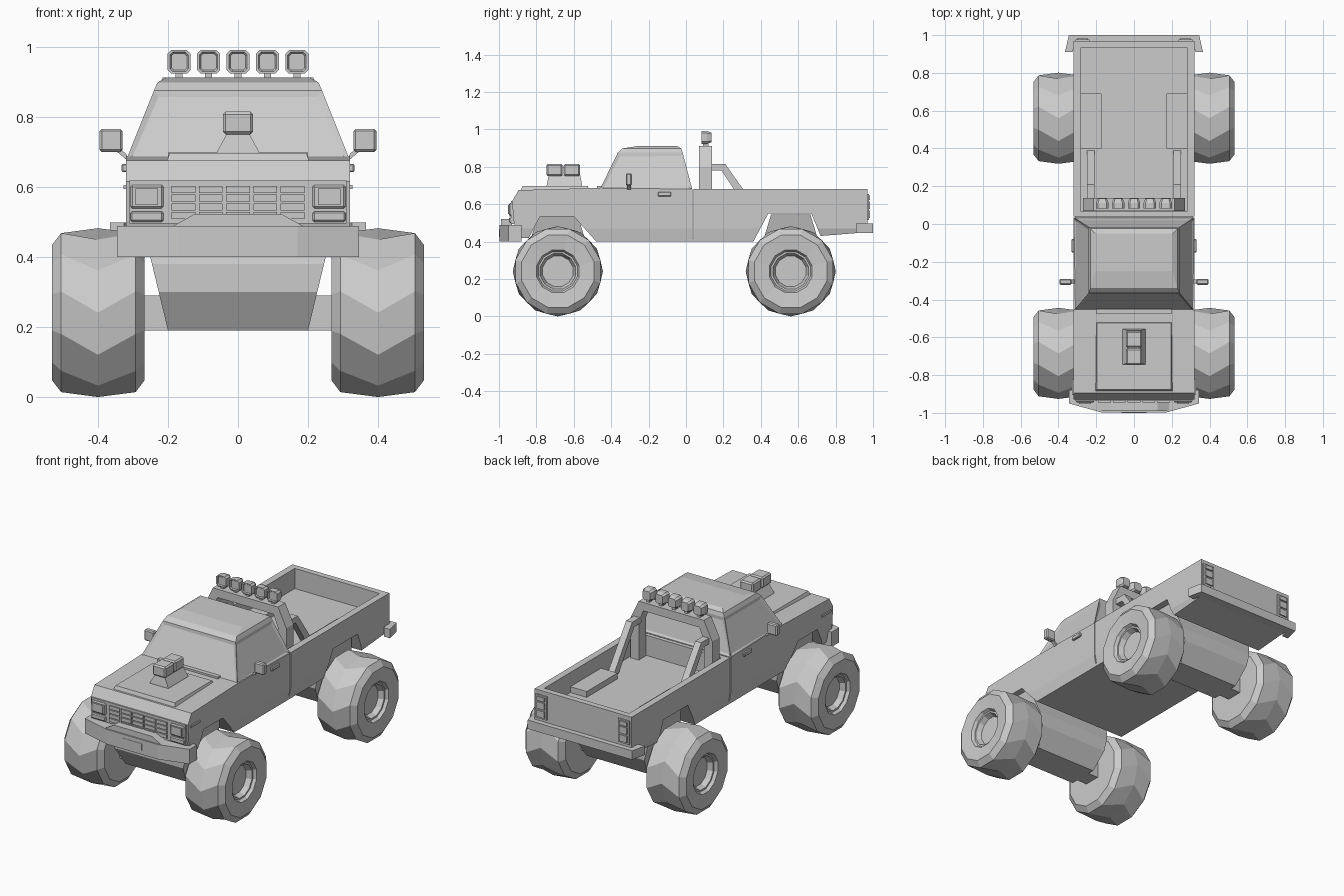
import bpy, bmesh, math
from mathutils import Vector

if "Cube" in bpy.data.objects:
    bpy.data.objects.remove(bpy.data.objects["Cube"])


def finish(name, bm):
    bmesh.ops.recalc_face_normals(bm, faces=bm.faces)
    me = bpy.data.meshes.new(name)
    bm.to_mesh(me)
    bm.free()
    ob = bpy.data.objects.new(name, me)
    bpy.context.collection.objects.link(ob)
    return ob


def loft(name, rings, inset=None):
    """Skin a list of equal-length point rings and cap both ends."""
    bm = bmesh.new()
    vr = [[bm.verts.new(p) for p in r] for r in rings]
    n = len(rings[0])
    bands = [[bm.faces.new((a[i], a[(i + 1) % n], b[(i + 1) % n], b[i])) for i in range(n)]
             for a, b in zip(vr, vr[1:])]
    bm.faces.new(vr[0][::-1])
    bm.faces.new(vr[-1])
    if inset:
        bmesh.ops.recalc_face_normals(bm, faces=bm.faces)
        bmesh.ops.inset_individual(bm, faces=bands[0], thickness=inset[0], depth=inset[1])
    return finish(name, bm)


def prism(name, pts, axis, a, b):
    """Extrude a 2D profile along an axis from a to b."""
    put = {'x': lambda p, t: (t, p[0], p[1]),
           'y': lambda p, t: (p[0], t, p[1]),
           'z': lambda p, t: (p[0], p[1], t)}[axis]
    return loft(name, [[put(p, t) for p in pts] for t in (a, b)])


def box(name, x, y, z, bevel=0):
    ob = prism(name, [(x[0], y[0]), (x[1], y[0]), (x[1], y[1]), (x[0], y[1])], 'z', *z)
    if bevel:
        m = ob.modifiers.new("bevel", 'BEVEL')
        m.width, m.segments = bevel, 1
    return ob


def rect(x, y0, y1, z):
    return [(-x, y0, z), (x, y0, z), (x, y1, z), (-x, y1, z)]


def mx(s, a, b):
    return sorted((s * a, s * b))


def cut(ob, cutter):
    m = ob.modifiers.new("cut", 'BOOLEAN')
    m.operation, m.solver, m.object = 'DIFFERENCE', 'EXACT', cutter
    bpy.context.view_layer.objects.active = ob
    bpy.ops.object.modifier_apply(modifier=m.name)
    bpy.data.objects.remove(cutter)


# Main body: side profile with both wheel arches, sills tucked in
side = [(-.90, .42), (-.92, .50), (-.93, .615), (-.895, .675), (-.46, .687), (.035, .68),
        (.97, .68), (.97, .45), (.72, .43), (.67, .55), (.44, .55), (.36, .40),
        (-.48, .40), (-.60, .535), (-.78, .535), (-.84, .42)]
body = prism("body", side, 'x', -.32, .32)
cut(body, box("bed_cutter", (-.28, .28), (.065, .935), (.56, .8)))
cut(body, box("gap_cutter", (-.4, .4), (.034, .041), (.42, .8)))
bm = bmesh.new()
bm.from_mesh(body.data)
bmesh.ops.bisect_plane(bm, geom=bm.verts[:] + bm.edges[:] + bm.faces[:],
                       plane_co=Vector((0, 0, .47)), plane_no=Vector((0, 0, 1)))
for v in bm.verts:
    if v.co.z < .465:
        v.co.x *= .97
bm.to_mesh(body.data)
bm.free()

# Cab with recessed windows
loft("cab", [rect(.318, -.46, .033, .68), rect(.24, -.365, -.018, .875),
             rect(.23, -.34, -.025, .898), rect(.205, -.25, -.05, .912)], (.022, -.006))
box("windshield_cowl", (-.2, .2), (-.475, -.45), (.68, .698))

# Hood panel and twin intake
loft("hood_panel", [rect(.205, -.885, -.515, .67), rect(.195, -.875, -.525, .696)])
loft("intake_base", [rect(.065, -.745, -.555, .685), rect(.06, -.745, -.555, .70),
                     rect(.032, -.735, -.565, .752)])
for y in (-.703, -.610):
    box("intake_box", (-.043, .043), (y - .044, y + .044), (.75, .815), .008)

# Grille with 5 x 4 slats and lights at each side
box("grille_panel", (-.31, .31), (-.936, -.90), (.495, .618))
for i in range(5):
    for j in range(4):
        x, z = -.156 + i * .078, .593 - j * .025
        box("grille_cell", (x - .034, x + .034), (-.944, -.93), (z - .010, z + .010))
for s in (-1, 1):
    box("headlight_frame", mx(s, .213, .307), (-.946, -.92), (.538, .606), .006)
    box("headlight", mx(s, .228, .292), (-.952, -.94), (.548, .596))
    box("turn_signal", mx(s, .213, .307), (-.946, -.92), (.500, .530), .005)
    box("side_marker", mx(s, .31, .327), (-.905, -.82), (.594, .606))
    # Door details
    box("door_handle", mx(s, .31, .332), (-.15, -.08), (.642, .666), .004)
    box("mirror", mx(s, .33, .395), (-.322, -.29), (.70, .765), .006)
    prism("mirror_arm", [(s * .31, .67), (s * .32, .695), (s * .345, .715), (s * .345, .70)],
          'y', -.315, -.295)
    # Tail lights
    box("tail_light_frame", mx(s, .235, .31), (.95, .978), (.515, .655))
    for z in (.525, .575):
        box("tail_light", mx(s, .247, .298), (.96, .985), (z, z + .04))
    box("tail_light", mx(s, .247, .298), (.96, .985), (.623, .647))
    # Bed wheel boxes
    box("bed_wheel_box", mx(s, .172, .29), (.40, .69), (.55, .595))
    # Roll bar rear braces
    brace = [(.12, .78), (.12, .815), (.21, .815), (.39, .56), (.335, .56), (.19, .78)]
    prism("roll_bar_brace", brace, 'x', *mx(s, .208, .248))

# Roll bar hoop and roof lights
hoop = [(-.27, .56), (-.27, .80), (-.215, .912), (.215, .912), (.27, .80), (.27, .56),
        (.215, .56), (.215, .79), (.185, .862), (-.185, .862), (-.215, .79), (-.215, .56)]
prism("roll_bar", hoop, 'y', .07, .138)


def octagon(cx, cz, hx, hz, c, y):
    q = [(hx - c, -hz), (hx, c - hz), (hx, hz - c), (hx - c, hz),
         (c - hx, hz), (-hx, hz - c), (-hx, c - hz), (c - hx, -hz)]
    return [(cx + a, y, cz + b) for a, b in q]


for i in range(5):
    x = (i - 2) * .084
    loft("roof_light", [octagon(x, .957, .022, .024, .007, .088),
                        octagon(x, .957, .026, .028, .008, .082),
                        octagon(x, .957, .033, .034, .011, .082),
                        octagon(x, .957, .033, .034, .011, .112),
                        octagon(x, .957, .024, .026, .008, .135)])
    box("roof_light_stem", (x - .01, x + .01), (.09, .12), (.905, .93))

# Front bumper with raised centre and plate, rear bumper
prism("front_bumper", [(-.345, -.88), (-.345, -.95), (-.17, -.998), (.17, -.998),
                       (.345, -.95), (.345, -.88)], 'z', .40, .488)
prism("front_bumper_centre", [(-.2, .48), (-.125, .522), (.125, .522), (.2, .48)],
      'y', -.99, -.93)
box("front_plate", (-.065, .065), (-1.0, -.98), (.425, .465))
prism("rear_bumper", [(-.365, .91), (-.345, 1.0), (.345, 1.0), (.365, .91),
                      (.325, .91), (.315, .95), (-.315, .95), (-.325, .91)], 'z', .445, .498)

# Axle housings: tapered blocks filling each arch
for name, y in (("front_axle_housing", -.685), ("rear_axle_housing", .56)):
    prof = [(-.105, .545), (-.155, .38), (-.155, .30), (-.09, .19),
            (.09, .19), (.155, .30), (.155, .38), (.105, .545)]
    loft(name, [[(s * (.2 + (z - .19) * .24), y + dy, z) for dy, z in prof] for s in (-1, 1)])
    box("axle", (-.35, .35), (y - .05, y + .05), (.19, .29))

# Wheels: 12 sides, centre tread ring turned half a step for the chevrons, dished rims
profile = [(.267, .13, 0), (.267, .20, 0), (.292, .235, 0), (.40, .241, 15), (.505, .235, 0),
           (.531, .20, 0), (.522, .118, 0), (.505, .108, 0), (.505, .098, 0), (.475, .084, 0)]
for name, y in (("front_wheel", -.685), ("rear_wheel", .56)):
    for s in (-1, 1):
        rings = []
        for x, r, turn in profile:
            angs = [math.radians(15 + 30 * k - turn) for k in range(12)]
            rings.append([(s * x, y - r * math.cos(a), .241 + r * math.sin(a)) for a in angs])
        loft(name, rings)
